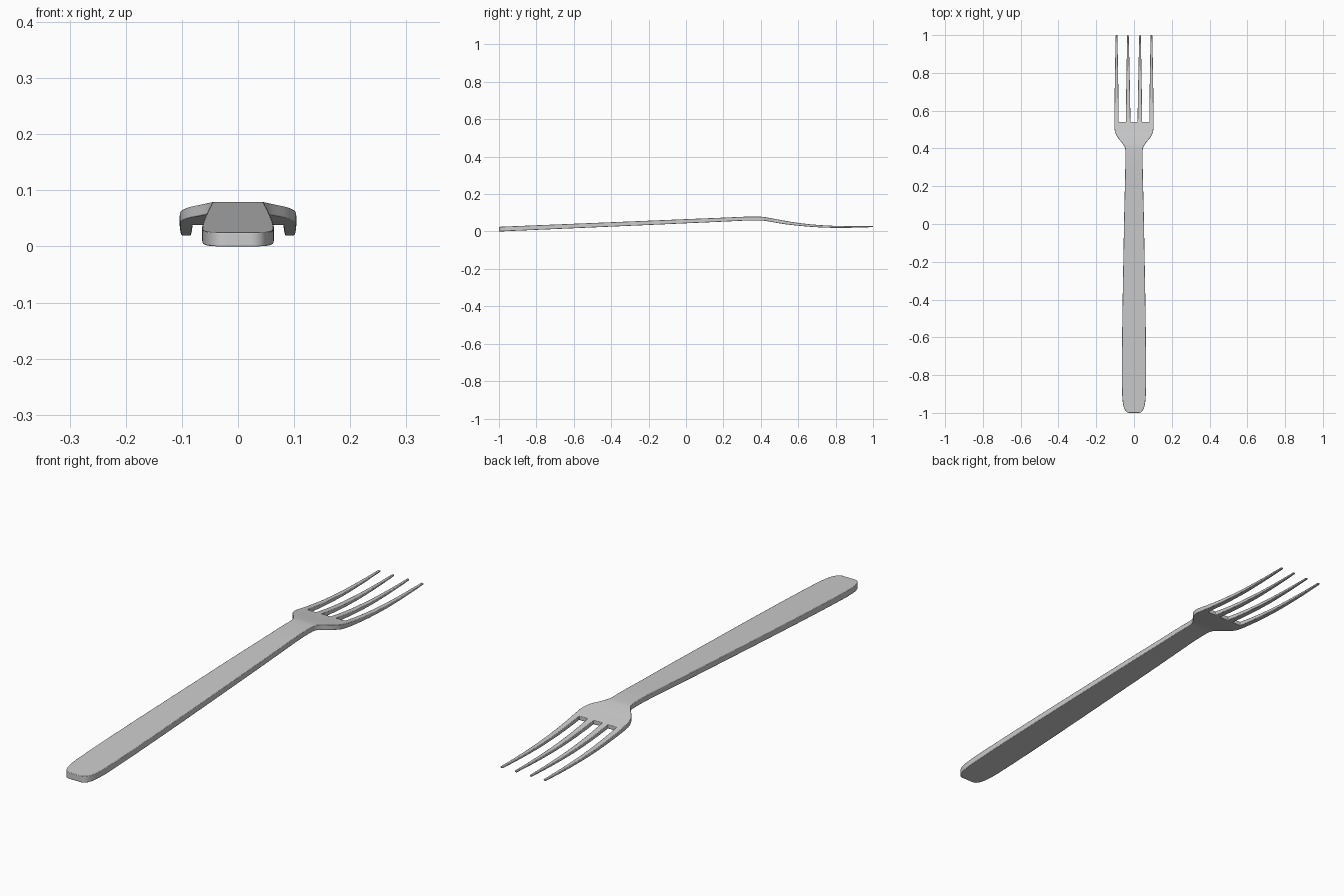
import bpy, bmesh

if "Cube" in bpy.data.objects:
    bpy.data.objects.remove(bpy.data.objects["Cube"])

# Side profile and plan outline, given as (y, value) control points
TOP = [(-1, .025), (-.3, .0535), (.2, .074), (.35, .0795), (.4, .079), (.45, .072), (.5, .0625),
       (.6, .046), (.7, .0355), (.8, .030), (.9, .0285), (1, .0295)]
THICK = [(-1, .025), (.3, .021), (.5, .019), (.6, .015), (.8, .0105), (1, .006)]
HALF = [(-1, .028), (-.995, .040), (-.985, .048), (-.965, .056), (-.94, .060), (-.9, .063), (-.8, .064),
        (0, .053), (.38, .0455), (.40, .047), (.42, .056), (.44, .072), (.46, .088),
        (.48, .098), (.5, .103), (.54, .104)]
# Tine edges at the root and at the tip (even strips are tines, odd strips are slots)
ROOT = [-.104, -.081, -.043, -.019, .019, .043, .081, .104]
TIP = [-.097, -.088, -.036, -.028, .028, .036, .088, .097]
SLOT_Y = .54


def curve(pts, x):
    """Smooth monotone interpolation through control points."""
    n = len(pts)
    d = [(pts[i + 1][1] - pts[i][1]) / (pts[i + 1][0] - pts[i][0]) for i in range(n - 1)]

    def slope(i):
        if i == 0 or i == n - 1:
            return d[0] if i == 0 else d[-1]
        a, b = d[i - 1], d[i]
        return 0 if a * b <= 0 else 2 * a * b / (a + b)
    i = 0
    while i < n - 2 and x > pts[i + 1][0]:
        i += 1
    h = pts[i + 1][0] - pts[i][0]
    t = min(max((x - pts[i][0]) / h, 0), 1)
    return ((2*t**3 - 3*t**2 + 1) * pts[i][1] + (t**3 - 2*t**2 + t) * h * slope(i)
            + (3*t**2 - 2*t**3) * pts[i + 1][1] + (t**3 - t**2) * h * slope(i + 1))


# Rows along the length: rounded handle end, handle, shoulders, tines
ys = [-1, -.995, -.985, -.965, -.94, -.9, -.8]
ys += [-.8 + .1 * i for i in range(1, 11)] + [.26, .31, .35]
ys += [.38 + .01 * i for i in range(13)] + [.52, SLOT_Y]
ys += [SLOT_Y + (1 - SLOT_Y) * i / 16 for i in range(1, 17)]

bm = bmesh.new()
upper, lower = [], []
for y in ys:
    if y <= SLOT_Y:
        s = curve(HALF, y) / ROOT[-1]
        xs = [x * s for x in ROOT]
    else:
        t = ((y - SLOT_Y) / (1 - SLOT_Y)) ** 1.3
        xs = [a + (b - a) * t for a, b in zip(ROOT, TIP)]
    z = curve(TOP, y)
    zb = max(z - curve(THICK, y), 0)
    upper.append([bm.verts.new((x, y, z)) for x in xs])
    lower.append([bm.verts.new((x, y, zb)) for x in xs])


def solid(r, c):
    return 0 <= r < len(ys) - 1 and 0 <= c < 7 and (ys[r + 1] <= SLOT_Y + 1e-6 or c % 2 == 0)


# Upper and lower skins, with walls wherever a cell has no neighbour
for r in range(len(ys) - 1):
    for c in range(7):
        if not solid(r, c):
            continue
        q = [(r, c), (r, c + 1), (r + 1, c + 1), (r + 1, c)]
        bm.faces.new([upper[i][j] for i, j in q])
        bm.faces.new([lower[i][j] for i, j in reversed(q)])
        for k, nb in enumerate([(r - 1, c), (r, c + 1), (r + 1, c), (r, c - 1)]):
            if not solid(*nb):
                (i, j), (m, n) = q[k], q[(k + 1) % 4]
                bm.faces.new([lower[i][j], lower[m][n], upper[m][n], upper[i][j]])
bmesh.ops.delete(bm, geom=[v for v in bm.verts if not v.link_faces], context='VERTS')
bmesh.ops.recalc_face_normals(bm, faces=bm.faces)

mesh = bpy.data.meshes.new("fork")
bm.to_mesh(mesh)
bm.free()
fork = bpy.data.objects.new("fork", mesh)
bpy.context.collection.objects.link(fork)

# Slightly softened rims
bevel = fork.modifiers.new("soft_rim", 'BEVEL')
bevel.width = .0018
bevel.segments = 2
bevel.limit_method = 'ANGLE'
bevel.angle_limit = 1.0

bpy.context.view_layer.objects.active = fork
fork.select_set(True)
bpy.ops.object.shade_smooth_by_angle(angle=.6)
